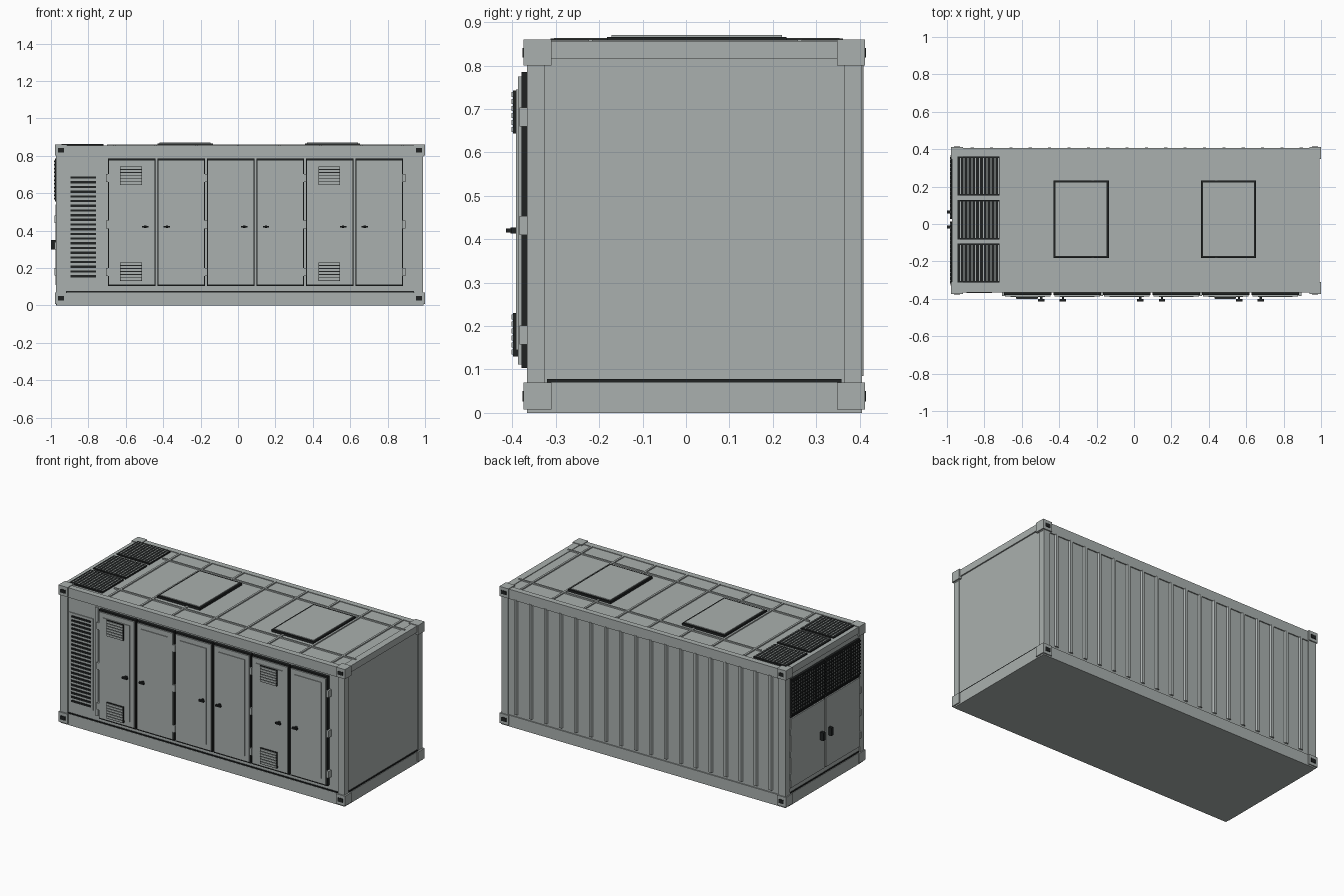
import bpy, bmesh


def material(name, rgb):
    m = bpy.data.materials.new(name)
    m.diffuse_color = (*rgb, 1)
    return m


GREY = material("container grey", (0.40, 0.435, 0.425))
DARK = material("rubber black", (0.014, 0.016, 0.016))


def finish(name, bm, mat):
    bmesh.ops.recalc_face_normals(bm, faces=bm.faces)
    me = bpy.data.meshes.new(name)
    bm.to_mesh(me)
    bm.free()
    me.materials.append(mat)
    ob = bpy.data.objects.new(name, me)
    bpy.context.collection.objects.link(ob)
    return ob


def boxes(name, mat, items):
    """One object from boxes given as (x0, x1, y0, y1, z0, z1)."""
    bm = bmesh.new()
    for x0, x1, y0, y1, z0, z1 in items:
        vs = bmesh.ops.create_cube(bm, size=1)["verts"]
        for v in vs:
            v.co.x = x1 if v.co.x > 0 else x0
            v.co.y = y1 if v.co.y > 0 else y0
            v.co.z = z1 if v.co.z > 0 else z0
    return finish(name, bm, mat)


# Container shell, with walls set slightly behind the frame
boxes("body", GREY, [(-0.965, 0.985, -0.359, 0.398, 0.003, 0.852)])

# Frame: long rails, end rails and corner posts
boxes("long_rails", GREY, [(-0.97, 0.992, y0, y1, z0, z1)
      for y0, y1 in ((-0.366, -0.33), (0.37, 0.405))
      for z0, z1 in ((0, 0.07), (0.795, 0.856))])
boxes("end_rails", GREY, [(x0, x1, -0.34, 0.38, z0, z1)
      for x0, x1 in ((-0.972, -0.93), (0.95, 0.993))
      for z0, z1 in ((0, 0.07), (0.815, 0.856))])
boxes("corner_posts", GREY, [(x0, x1, y0, y1, 0.05, 0.82)
      for x0, x1 in ((-0.972, -0.92), (0.945, 0.99))
      for y0, y1 in ((-0.366, -0.325), (0.365, 0.405))])
boxes("base_plate", GREY, [(-0.965, 0.985, -0.36, 0.4, 0, 0.02)])

# Corner castings with dark lifting holes
ends = ((-0.978, -0.915), (0.937, 1.0))
levels = ((0.008, 0.07), (0.80, 0.86))
boxes("corner_castings", GREY, [(x0, x1, y0, y1, z0, z1)
      for x0, x1 in ends for y0, y1 in ((-0.374, -0.31), (0.348, 0.412))
      for z0, z1 in levels])
boxes("casting_holes", DARK, [(x0 + 0.015, x1 - 0.015, y, y + 0.004, z0 + 0.018, z1 - 0.02)
      for x0, x1 in ends for y in (-0.377, 0.411) for z0, z1 in levels])

# Dark seals above the bottom rails
boxes("floor_seals", DARK, [(-0.92, 0.94, -0.365, -0.35, 0.07, 0.077),
                            (0.97, 0.99, -0.32, 0.358, 0.07, 0.078),
                            (-0.969, -0.95, -0.32, 0.358, 0.07, 0.078)])

# Pressed ribs on the back wall
bm = bmesh.new()
for i in range(18):
    x = -0.865 + 0.1035 * i
    prof = [(-0.015, 0.396), (-0.008, 0.4085), (0.008, 0.4085), (0.015, 0.396)]
    lo = [bm.verts.new((x + a, b, 0.085)) for a, b in prof]
    hi = [bm.verts.new((x + a, b, 0.80)) for a, b in prof]
    bm.faces.new(lo)
    bm.faces.new(hi)
    for k in range(4):
        j = (k + 1) % 4
        bm.faces.new((lo[k], lo[j], hi[j], hi[k]))
finish("back_wall_ribs", bm, GREY)

# Roof ribs
boxes("roof_cross_ribs", GREY, [(x - 0.006, x + 0.006, -0.33, 0.37, 0.85, 0.859)
      for x in (-0.66 + 0.22 * i for i in range(8))])
boxes("roof_long_ribs", GREY, [(-0.70, 0.97, y - 0.005, y + 0.005, 0.85, 0.860)
      for y in (-0.22, 0.262)])

# Roof hatches: dark seal with a lighter lid
hatches = ((-0.43, -0.135), (0.358, 0.652))
boxes("hatch_seals", DARK, [(a, b, -0.182, 0.232, 0.85, 0.866) for a, b in hatches])
boxes("hatch_lids", GREY, [(a + 0.011, b - 0.011, -0.171, 0.221, 0.86, 0.87)
      for a, b in hatches])

# Roof fan grilles with thin slats
vents = ((-0.312, -0.105), (-0.082, 0.127), (0.153, 0.362))
boxes("roof_grilles", DARK, [(-0.945, -0.718, a, b, 0.85, 0.862) for a, b in vents])
boxes("roof_grille_slats", GREY, [(x, x + 0.005, a + 0.008, b - 0.008, 0.86, 0.8635)
      for a, b in vents for x in (-0.931 + 0.0205 * i for i in range(11))])

# Side intake louvre beside the doors
boxes("intake_frame", GREY, [(-0.91, -0.745, -0.364, -0.355, 0.135, 0.705),
                             (-0.73, -0.71, -0.366, -0.355, 0.11, 0.785)])
boxes("intake_slots", DARK, [(-0.895, -0.758, -0.368, -0.36, z, z + 0.012)
      for z in (0.15 + 0.0251 * i for i in range(22))])

# Front doors: black seal, leaf and raised centre
doors = [(-0.695 + 0.2645 * i, -0.44 + 0.2645 * i) for i in range(6)]
boxes("door_seals", DARK, [(a, b, -0.379, -0.355, 0.103, 0.785) for a, b in doors])
boxes("door_leaves", GREY, [(a + 0.006, b - 0.006, -0.387, -0.378, 0.112, 0.775)
      for a, b in doors])
boxes("door_centres", GREY, [(a + 0.035, b - 0.035, -0.391, -0.385, 0.145, 0.745)
      for a, b in doors])
boxes("door_hinges", GREY, [(x - 0.008, x + 0.008, -0.384, -0.355, z, z + 0.043)
      for x in (-0.699, -0.174, 0.355, 0.887) for z in (0.158, 0.41, 0.66)])

# Door handles, mirrored within each pair of doors
handles = [c + s * 0.058 for c in (-0.438, 0.092, 0.62) for s in (-1, 1)]
boxes("door_handles", DARK, [(x - 0.017, x + 0.017, -0.415, -0.402, 0.415, 0.425)
      for x in handles])
boxes("handle_stems", DARK, [(x - 0.006, x + 0.006, -0.404, -0.385, 0.413, 0.427)
      for x in handles])

# Small louvred vents on the first and fifth doors
small = [(x, z) for x in (-0.63, 0.43) for z in (0.13, 0.643)]
boxes("door_vents", DARK, [(x, x + 0.116, -0.398, -0.386, z, z + 0.1) for x, z in small])
boxes("door_vent_slats", GREY, [(x + 0.003, x + 0.113, -0.402, -0.392,
                                 z + 0.004 + 0.0162 * i, z + 0.0155 + 0.0162 * i)
      for x, z in small for i in range(6)])

# Left end: twin grilles above twin doors
halves = ((-0.318, 0.013), (0.027, 0.358))
boxes("end_grilles", DARK, [(-0.979, -0.955, a, b, 0.555, 0.785) for a, b in halves])
boxes("end_grille_bars", GREY, [(-0.981, -0.97, a + 0.014 + 0.0216 * i, a + 0.0175 + 0.0216 * i,
                                 0.565, 0.775)
      for a, b in halves for i in range(15)])
boxes("end_grille_mesh", DARK, [(-0.984, -0.978, a, b, z, z + 0.008)
      for a, b in halves for z in (0.565 + 0.0202 * i for i in range(11))])
boxes("end_door_seals", DARK, [(-0.969, -0.955, -0.324, 0.364, 0.105, 0.545)])
boxes("end_doors", GREY, [(-0.977, -0.96, a, b, 0.11, 0.54) for a, b in halves])
boxes("end_door_hinges", GREY, [(-0.98, -0.96, y - 0.007, y + 0.007, z, z + 0.04)
      for y in (-0.322, 0.362) for z in (0.16, 0.30, 0.44)])
boxes("end_door_handles", DARK, [(-1.0, -0.972, y - 0.009, y + 0.009, 0.30, 0.35)
      for y in (-0.016, 0.064)])
